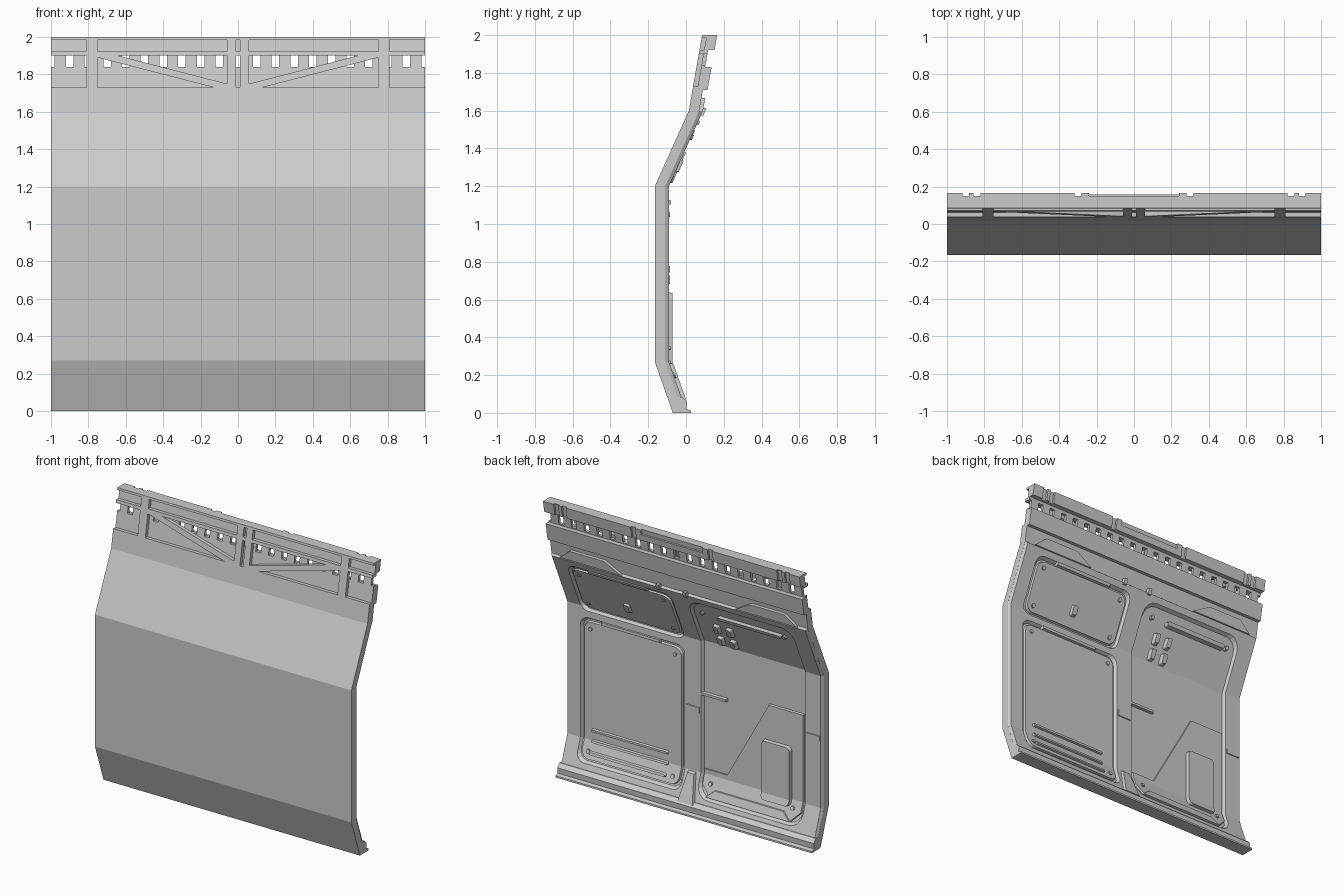
import bpy, bmesh, math
from mathutils import Vector

cube = bpy.data.objects.get("Cube")
if cube:
    bpy.data.objects.remove(cube, do_unlink=True)

# Outer face line of the folded wall as (y, z) points
FOLDS = [(-0.07, 0), (-0.165, 0.27), (-0.165, 1.2), (0.015, 1.6), (0.085, 2)]


def front(z):
    for (ya, za), (yb, zb) in zip(FOLDS, FOLDS[1:]):
        if z <= zb or zb == 2:
            return ya + (yb - ya) * (z - za) / (zb - za)


def rect(x0, x1, z0, z1):
    return [(x0, z0), (x1, z0), (x1, z1), (x0, z1)]


def rounded(x0, x1, z0, z1, r, steps=4):
    pts = []
    centres = [(x1 - r, z1 - r), (x0 + r, z1 - r), (x0 + r, z0 + r), (x1 - r, z0 + r)]
    for i, (cx, cz) in enumerate(centres):
        for k in range(steps + 1):
            a = math.pi / 2 * (i + k / steps)
            pts.append((cx + r * math.cos(a), cz + r * math.sin(a)))
    return pts


def disc(x, z, r, n=8):
    return [(x + r * math.cos(math.tau * k / n), z + r * math.sin(math.tau * k / n)) for k in range(n)]


def mirror(poly):
    return [(-x, z) for x, z in poly]


def shrink(poly, t):
    xs, zs = zip(*poly)
    cx, cz = (min(xs) + max(xs)) / 2, (min(zs) + max(zs)) / 2
    fx, fz = 1 - 2 * t / (max(xs) - min(xs)), 1 - 2 * t / (max(zs) - min(zs))
    return [(cx + (x - cx) * fx, cz + (z - cz) * fz) for x, z in poly]


def prisms(polys, d0, d1, inset0=0, inset1=0):
    """Prisms in unfolded space: x, depth behind the outer face, z."""
    bm = bmesh.new()
    for poly in polys:
        a = [bm.verts.new((x, d0, z)) for x, z in shrink(poly, inset0)]
        b = [bm.verts.new((x, d1, z)) for x, z in shrink(poly, inset1)]
        bm.faces.new(a)
        bm.faces.new(b[::-1])
        for i in range(len(a)):
            j = (i + 1) % len(a)
            bm.faces.new((a[i], b[i], b[j], a[j]))
    bmesh.ops.recalc_face_normals(bm, faces=bm.faces)
    return bm


def to_object(name, bm):
    mesh = bpy.data.meshes.new(name)
    bm.to_mesh(mesh)
    bm.free()
    obj = bpy.data.objects.new(name, mesh)
    bpy.context.collection.objects.link(obj)
    return obj


def part(name, polys, d0, d1, inset=0, cutter=None):
    """Make prisms, cut them, then fold them onto the wall line."""
    obj = to_object(name, prisms(polys, d0, d1, 0, inset))
    if cutter:
        tool = to_object(name + "_cutter", cutter)
        tool.hide_render = True
        mod = obj.modifiers.new("cut", 'BOOLEAN')
        mod.operation, mod.solver, mod.object = 'DIFFERENCE', 'EXACT', tool
        graph = bpy.context.evaluated_depsgraph_get()
        mesh = bpy.data.meshes.new_from_object(obj.evaluated_get(graph))
        obj.modifiers.clear()
        obj.data = mesh
        bpy.data.objects.remove(tool, do_unlink=True)
    bm = bmesh.new()
    bm.from_mesh(obj.data)
    for _, z in FOLDS[1:-1]:
        geom = bm.verts[:] + bm.edges[:] + bm.faces[:]
        bmesh.ops.bisect_plane(bm, geom=geom, plane_co=Vector((0, 0, z)), plane_no=Vector((0, 0, 1)))
    for v in bm.verts:
        v.co.y += front(v.co.z)
    bm.to_mesh(obj.data)
    bm.free()
    return obj


def extrude_x(name, profile, x0, x1):
    bm = bmesh.new()
    ends = [[bm.verts.new((x, y, z)) for y, z in profile] for x in (x0, x1)]
    for ring in ends:
        bm.faces.new(ring)
    for i in range(len(profile)):
        j = (i + 1) % len(profile)
        bm.faces.new((ends[0][i], ends[0][j], ends[1][j], ends[1][i]))
    bmesh.ops.recalc_face_normals(bm, faces=bm.faces)
    return to_object(name, bm)


# Outer skin and the raised inner frame with three bay openings
lower_bay = rounded(0.07, 0.89, 0.12, 1.13, 0.06)
upper_bay = rounded(0.07, 0.89, 1.17, 1.55, 0.06)
wide_bay = rounded(-0.87, -0.05, 0.11, 1.55, 0.09)
part("outer_skin", [rect(-1, 1, 0, 1.6)], 0, 0.055)
part("inner_frame", [rect(-1, 1, 0.06, 1.6)], 0.054, 0.075, 0.012,
     prisms([lower_bay, upper_bay, wide_bay], 0.04, 0.08, 0.025, 0))

# Cover panels in the two smaller bays
part("cover_panels", [shrink(lower_bay, 0.025), shrink(upper_bay, 0.025)], 0.05, 0.071, 0.006)
part("cover_ribs", [rounded(0.2, 0.8, z, z + 0.025, 0.01) for z in (0.18, 0.255, 0.33)], 0.07, 0.085, 0.005)
part("cover_handle", [rounded(0.46, 0.51, 1.27, 1.34, 0.012)], 0.07, 0.092, 0.006)
part("cover_hinges", [rect(0.26, 0.72, 1.1, 1.13), rect(0.26, 0.72, 1.52, 1.55)], 0.06, 0.085, 0.005)

# Stepped plate, cabinet and small fittings in the wide bay
part("stepped_plate", [[(-0.07, 0.3), (-0.25, 0.3), (-0.58, 0.89), (-0.85, 0.89),
                        (-0.85, 0.2), (-0.78, 0.13), (-0.14, 0.13), (-0.07, 0.2)]], 0.05, 0.068, 0.006)
part("small_cabinet", [rounded(-0.76, -0.53, 0.22, 0.64, 0.03)], 0.06, 0.093, 0.006)
part("top_rib", [rounded(-0.76, -0.26, 1.44, 1.475, 0.015)], 0.05, 0.085, 0.005)
part("pillar_rib", [rect(-0.25, -0.05, 0.815, 0.84)], 0.05, 0.075, 0.004)
part("clips", [rounded(x - 0.025, x + 0.025, z, z + 0.075, 0.012)
               for x in (-0.22, -0.32) for z in (1.21, 1.31)], 0.05, 0.085, 0.008)
part("bay_sill", [[(-0.12, 0.13), (-0.78, 0.13), (-0.72, 0.19), (-0.18, 0.19)]], 0.06, 0.076, 0.004)

# Bolts in the panel corners
bolts = [(x, z) for x in (0.15, 0.81) for z in (0.2, 1.05, 1.24, 1.48)]
bolts += [(x, z) for x in (-0.14, -0.78) for z in (0.22, 1.46)]
part("corner_bolts", [disc(x, z, 0.014) for x, z in bolts], 0.05, 0.08)

# Frame joints, pillar foot and upper flange pieces
part("frame_joints", [rect(-0.045, 0.065, 0.68, 0.73), rect(-0.985, -0.875, 0.74, 0.78)], 0.06, 0.081, 0.004)
part("pillar_foot", [[(-0.06, 0.06), (0.08, 0.06), (0.04, 0.27), (-0.02, 0.27)]], 0.06, 0.095, 0.012)
flap = [(0.44, 1.59), (0.93, 1.59), (0.84, 1.67), (0.57, 1.67)]
part("flange_flaps", [flap, mirror(flap)], 0.045, 0.075, 0.004)
part("flange_knobs", [rect(x, x + 0.025, 1.575, 1.615) for x in (0.14, -0.07)], 0.06, 0.088)

# Bottom lip
extrude_x("bottom_lip", [(-0.07, 0), (0.027, 0), (0.027, 0.012), (0.002, 0.02),
                         (0.006, 0.06), (-0.02, 0.085), (-0.09, 0.085)], -1, 1)

# Header: solid foot, pierced web and two rear rails
part("header_base", [rect(-1, 1, 1.6, 1.73)], 0, 0.055)
holes = [rect(i / 10 - 0.02, i / 10 + 0.02, 1.84, 1.9) for i in range(-10, 11)]
part("pierced_web", [rect(-1, 1, 1.72, 2)], 0.025, 0.046, 0, prisms(holes, 0, 0.1))
part("lower_rail", [rect(-1, 1, 1.71, 1.83)], 0.045, 0.08)
notches = [rect(x - 0.018, x + 0.018, 1.9, 2.1) for x in (-0.9, -0.84, -0.3, 0.3, 0.84, 0.9)]
notches.append(rect(-0.24, 0.24, 1.965, 2.1))
part("top_rail", [rect(-1, 1, 1.92, 2)], 0.045, 0.08, 0, prisms(notches, 0.066, 0.1))

# Header truss: chords, posts and diagonals
post = rect(0.75, 0.81, 1.72, 1.995)
centre_post = rect(0.012, 0.06, 1.72, 1.995)
brace = [(0.06, 1.75), (0.06, 1.73), (0.13, 1.73), (0.75, 1.89), (0.75, 1.9), (0.64, 1.9)]
part("truss_chords", [rect(-1, 1, 1.9, 1.922), rect(-1, 1, 1.985, 2)], 0, 0.026)
part("truss_posts", [p for q in (post, centre_post) for p in (q, mirror(q))], 0, 0.026)
part("truss_braces", [brace, mirror(brace)], 0, 0.026)
